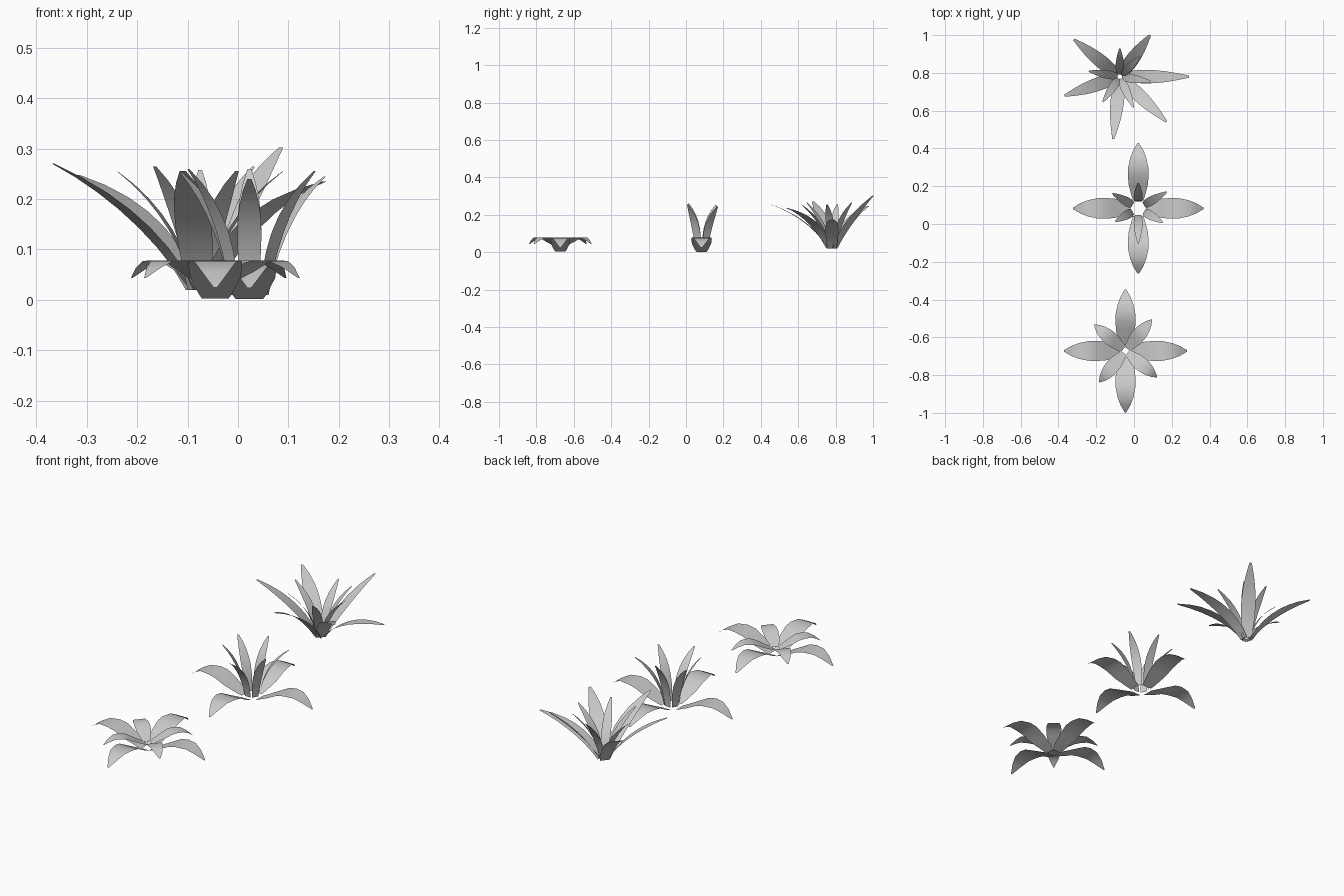
import bpy, bmesh, math

if "Cube" in bpy.data.objects:
    bpy.data.objects.remove(bpy.data.objects["Cube"])

# Blade cross-widths along the length, as fractions of the widest point
DROOP = [(0, 0, .5), (.02, .009, .62), (.085, .041, .93), (.135, .067, 1), (.175, .075, .97),
         (.225, .073, .78), (.265, .053, .5), (.305, .022, .07)]
BLADE = [.65, .82, .95, 1, .95, .8, .53, .16]


def add_leaf(bm, centre, angle, path):
    """Thin flat-section leaf: path holds (radius, height, width) stations."""
    a = math.radians(angle)
    c, s = math.cos(a), math.sin(a)
    rows = []
    for r, z, w in path:
        rows.append([bm.verts.new((centre[0] + r * c - t * s, centre[1] + r * s + t * c, z))
                     for t in (-w / 2, w / 2)])
    for p, q in zip(rows, rows[1:]):
        bm.faces.new((p[0], q[0], q[1], p[1]))


def droop_path(r0, z0, scale, width):
    return [(r0 + r * scale, z0 + z * scale, w * width) for r, z, w in DROOP]


def blade_path(base, ctrl, tip, width):
    n = len(BLADE) - 1
    out = []
    for i, w in enumerate(BLADE):
        t = i / n
        k = ((1 - t) ** 2, 2 * t * (1 - t), t * t)
        r, z = (sum(f * p[j] for f, p in zip(k, (base, ctrl, tip))) for j in (0, 1))
        out.append((r, z, w * width))
    return out


def make_plant(name, centre, leaves):
    bm = bmesh.new()
    for angle, path in leaves:
        add_leaf(bm, centre, angle, path)
    me = bpy.data.meshes.new(name)
    bm.to_mesh(me)
    bm.free()
    for p in me.polygons:
        p.use_smooth = True
    ob = bpy.data.objects.new(name, me)
    bpy.context.collection.objects.link(ob)


# Low rosette: four wide drooping leaves and four smaller ones between
A = (-.045, -.672)
make_plant("low_plant_outer_leaves", A,
           [(a, droop_path(.021, .003, 1, .107)) for a in (0, 90, 180, 270)])
make_plant("low_plant_inner_leaves", A,
           [(a, droop_path(.015, .029, .66, .075)) for a in (50, 140, 230, 320)])

# Middle plant: drooping outer leaves with six upright blades
B = (.0225, .083)
make_plant("middle_plant_outer_leaves", B,
           [(a, droop_path(.041, .002, 1, .11)) for a in (0, 90, 180, 270)])
uprights = [(30, .173, .245), (90, .135, .26), (150, .157, .253),
            (210, .14, .26), (270, .185, .24), (330, .15, .256)]
make_plant("middle_plant_upright_leaves", B,
           [(a, blade_path((.035, .01), (.01 + .27 * r, .165), (r, z), .048))
            for a, r, z in uprights])

# Spiky plant: six long arching blades and six short steep ones
C = (-.075, .78)
long_tips = [(0, .365, .175), (54, .272, .302), (141, .313, .248),
             (199, .31, .271), (316, .343, .235), (264, .332, .256)]
short_tips = [(351, .167, .256), (45, .15, .265), (90, .15, .258),
              (170, .167, .255), (236, .162, .265), (294, .18, .256)]
make_plant("spiky_plant_long_leaves", C,
           [(a, blade_path((.018, .02), (.36 * r, .26 - .3 * z if z > .2 else .163), (r, z), .072))
            for a, r, z in long_tips])
make_plant("spiky_plant_short_leaves", C,
           [(a, blade_path((.012, .025), (.3 * r, .17), (r, z), .045))
            for a, r, z in short_tips])
